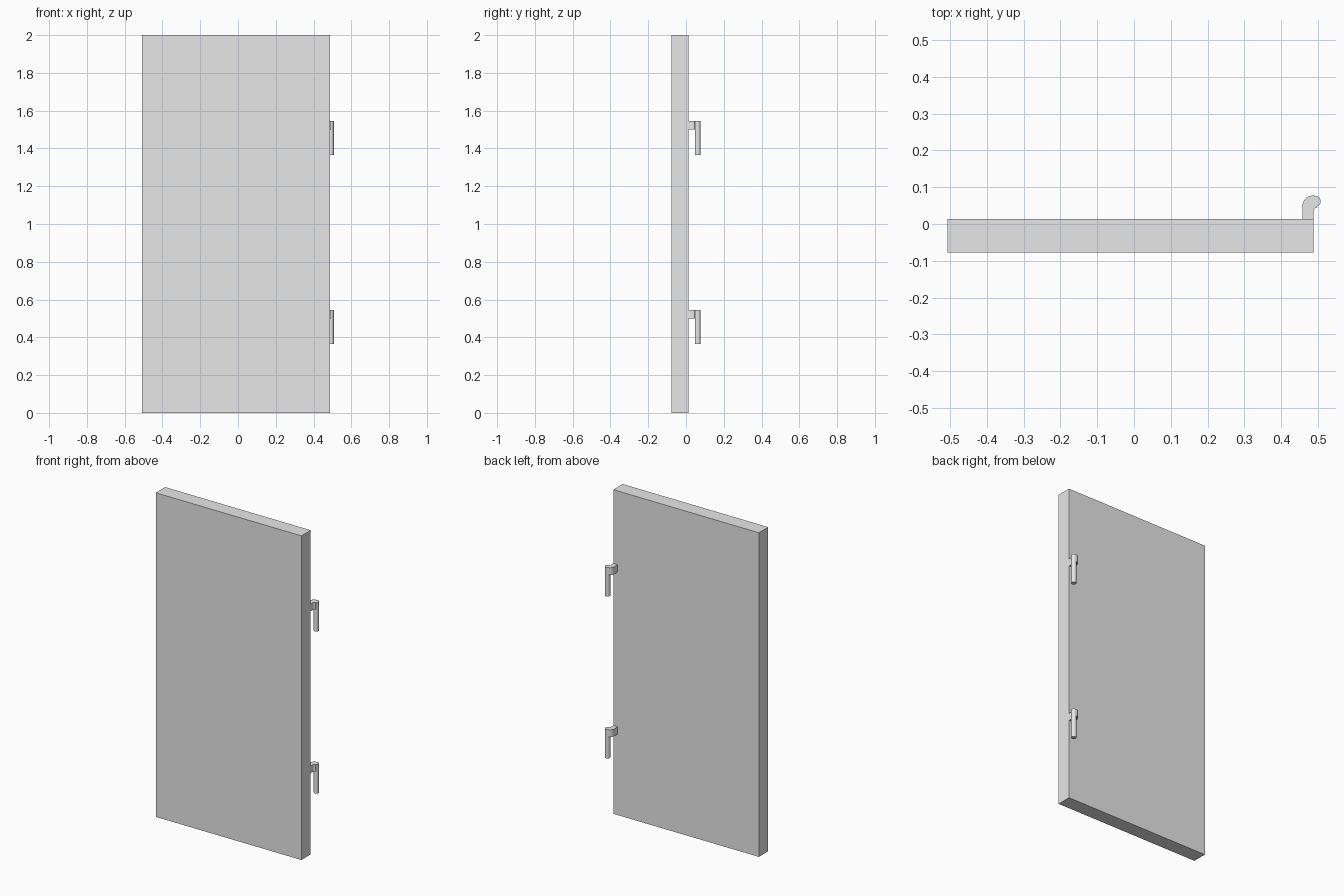
import bpy
import bmesh
from math import cos, sin, pi, radians

cube = bpy.data.objects.get("Cube")
if cube:
    bpy.data.objects.remove(cube, do_unlink=True)

grey = bpy.data.materials.new("plain_grey")
grey.use_nodes = True
colour = (0.8, 0.8, 0.8, 1)
grey.diffuse_color = colour
grey.node_tree.nodes["Principled BSDF"].inputs["Base Color"].default_value = colour


def prism(name, outline, bottom, top, smooth=False):
    """Extrude a flat outline upwards into a solid."""
    bm = bmesh.new()
    base = bm.faces.new([bm.verts.new((x, y, bottom)) for x, y in outline])
    new = bmesh.ops.extrude_face_region(bm, geom=[base])["geom"]
    verts = [v for v in new if isinstance(v, bmesh.types.BMVert)]
    bmesh.ops.translate(bm, verts=verts, vec=(0, 0, top - bottom))
    bmesh.ops.recalc_face_normals(bm, faces=bm.faces)
    mesh = bpy.data.meshes.new(name)
    bm.to_mesh(mesh)
    bm.free()
    mesh.materials.append(grey)
    obj = bpy.data.objects.new(name, mesh)
    bpy.context.collection.objects.link(obj)
    if smooth:
        bpy.ops.object.select_all(action='DESELECT')
        obj.select_set(True)
        bpy.context.view_layer.objects.active = obj
        bpy.ops.object.shade_smooth_by_angle(angle=radians(35))
    return obj


def arc(cx, cy, r, start, end, steps):
    angles = [radians(start + (end - start) * i / steps) for i in range(steps + 1)]
    return [(cx + r * cos(a), cy + r * sin(a)) for a in angles]


# Door panel
left, right, front, back = -0.507, 0.487, -0.0775, 0.0135
prism("door_panel", [(left, front), (right, front), (right, back), (left, back)], 0, 2)

# Hinges: a hooked arm on the back face with a hanging pin
pin_x, pin_y, pin_r = 0.492, 0.0615, 0.015
hook = [(right, back)]
hook += arc(right + 0.011, 0.034, 0.011, 180, 90, 6)
hook += [(right + 0.005, 0.0765)]
hook += arc(right, 0.0475, 0.03, 90, 180, 10)
hook += [(right - 0.03, back)]
pin = arc(pin_x, pin_y, pin_r, 0, 360, 24)[:-1]

for label, top in (("lower", 0.545), ("upper", 1.545)):
    prism(label + "_hinge_arm", hook, top - 0.045, top, True)
    prism(label + "_hinge_pin", pin, top - 0.18, top, True)
